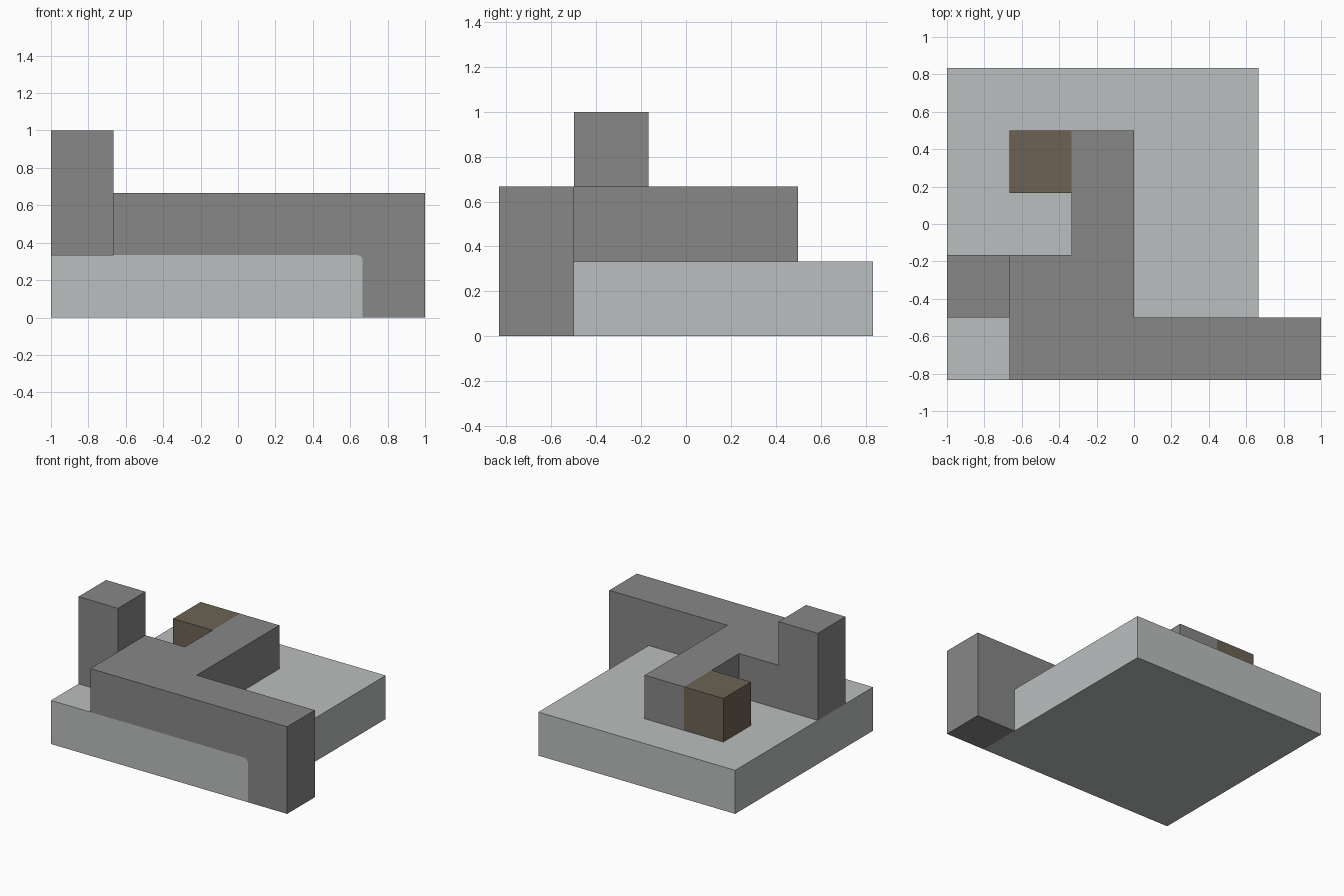
import bpy, bmesh, math

cube = bpy.data.objects.get("Cube")
if cube:
    bpy.data.objects.remove(cube, do_unlink=True)

U = 1 / 3            # module of the whole design
FRONT = -2.5 * U     # front plane
R = 0.03             # inner fillet of the front wall


def material(name, color):
    m = bpy.data.materials.new(name)
    m.use_nodes = True
    m.diffuse_color = (*color, 1)
    bsdf = next(n for n in m.node_tree.nodes if n.type == 'BSDF_PRINCIPLED')
    bsdf.inputs["Base Color"].default_value = (*color, 1)
    return m


light = material("light grey", (0.50, 0.52, 0.52))
dark = material("dark grey", (0.242, 0.242, 0.242))
brown = material("brown", (0.15, 0.123, 0.087))


def loft(name, loops, mat):
    """Skin a closed solid through a list of matching loops."""
    bm = bmesh.new()
    rings = [[bm.verts.new(p) for p in loop] for loop in loops]
    n = len(loops[0])
    for a, b in zip(rings, rings[1:]):
        for i in range(n):
            j = (i + 1) % n
            bm.faces.new((a[i], a[j], b[j], b[i]))
    bm.faces.new(rings[0])
    bm.faces.new(rings[-1])
    bmesh.ops.remove_doubles(bm, verts=bm.verts[:], dist=1e-5)
    bmesh.ops.dissolve_limit(bm, angle_limit=0.01, verts=bm.verts[:], edges=bm.edges[:])
    bmesh.ops.recalc_face_normals(bm, faces=bm.faces[:])
    me = bpy.data.meshes.new(name)
    bm.to_mesh(me)
    bm.free()
    me.materials.append(mat)
    ob = bpy.data.objects.new(name, me)
    bpy.context.collection.objects.link(ob)
    return ob


def at_y(profile, y):
    return [(x, y, z) for x, z in profile]


def at_z(outline, z):
    return [(x * U, y * U, z) for x, y in outline]


def block(name, x, y, z0, z1, mat):
    """Box one module wide and deep, with its corner at x, y in modules."""
    square = [(x, y), (x + 1, y), (x + 1, y + 1), (x, y + 1)]
    return loft(name, [at_z(square, z0 * U), at_z(square, z1 * U)], mat)


# Rounded corner shared by the base and the front wall
arc = [(2 * U - R + R * math.cos(t * math.pi / 12),
        U - R + R * math.sin(t * math.pi / 12)) for t in range(7)]
corner = [arc[0]] + [(2 * U, U)] * 5 + [arc[-1]]

# Base slab: rounded under the front wall, square behind it
rounded = [(-1, 0), (2 * U, 0)] + arc + [(-1, U)]
squared = [(-1, 0), (2 * U, 0)] + corner + [(-1, U)]
back_of_wall = FRONT + U
loft("base_slab", [at_y(rounded, FRONT), at_y(rounded, back_of_wall),
                   at_y(squared, back_of_wall), at_y(squared, -FRONT)], light)

# Front wall with the end leg that reaches the ground
wall = [(-2 * U, U), (-2 * U, 2 * U), (1, 2 * U), (1, 0), (2 * U, 0)] + arc
loft("front_wall", [at_y(wall, FRONT), at_y(wall, back_of_wall)], dark)

# Stem and arm running back from the wall
stem = [(-2, -1.5), (0, -1.5), (0, 1.5), (-1, 1.5), (-1, -0.5), (-2, -0.5)]
loft("rear_arm", [at_z(stem, U), at_z(stem, 2 * U)], dark)

# Corner tower and the block at the end of the arm
block("tower", -3, -1.5, 1, 3, dark)
block("arm_end", -2, 0.5, 1, 2, brown)
